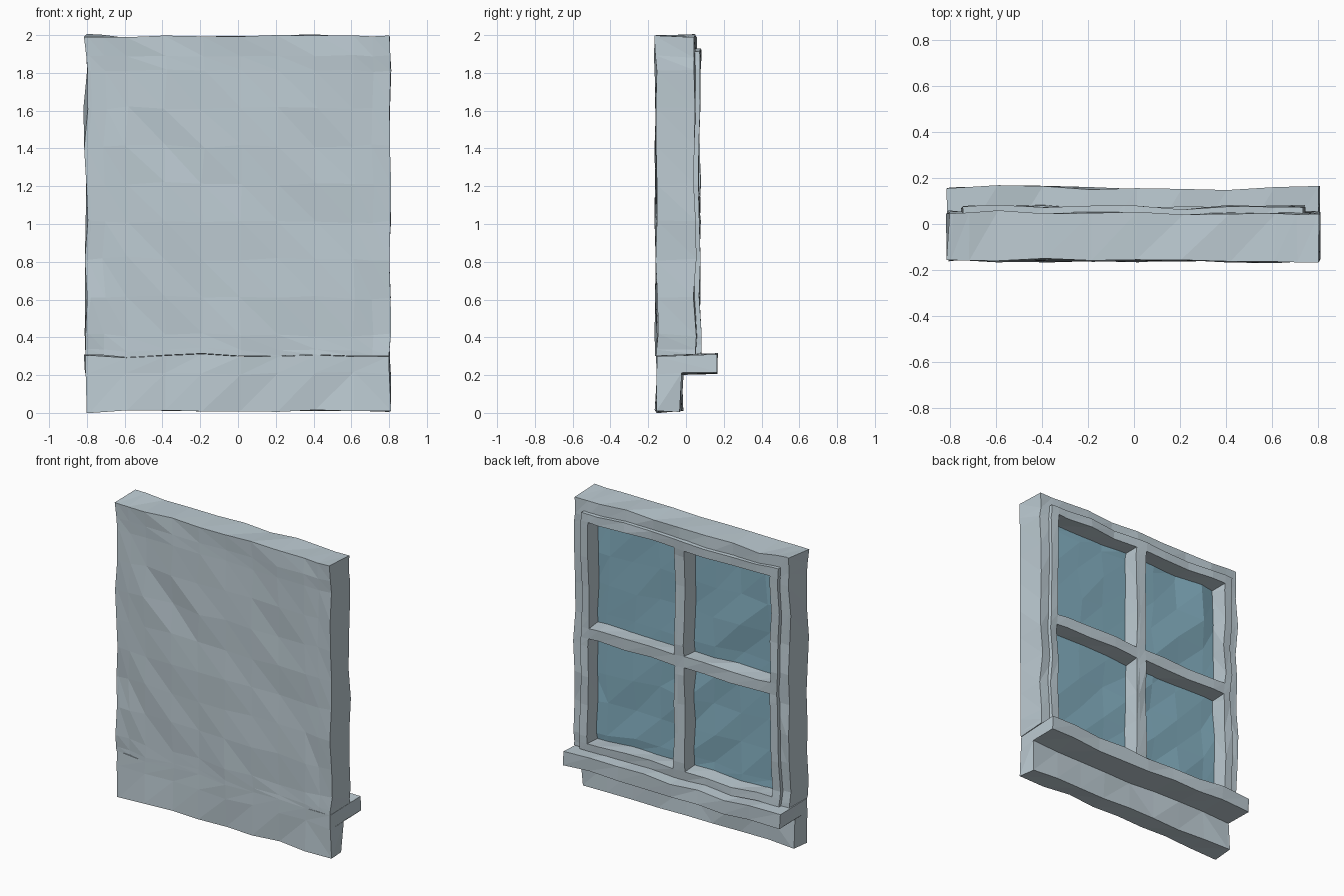
import bpy, bmesh
from mathutils import Vector, noise

if "Cube" in bpy.data.objects:
    bpy.data.objects.remove(bpy.data.objects["Cube"])


def material(name, color):
    m = bpy.data.materials.new(name)
    m.diffuse_color = (*color, 1)
    m.use_nodes = True
    m.node_tree.nodes["Principled BSDF"].inputs["Base Color"].default_value = m.diffuse_color
    return m


PAINT = material("painted_wood", (0.51, 0.60, 0.65))
GLASS = material("blue_glass", (0.23, 0.43, 0.53))


def finish(name, bm, mat, step=0.2, wobble=0.02):
    """Slice the shape into short facets, wobble them, and make the object."""
    for axis in (Vector((1, 0, 0)), Vector((0, 0, 1))):
        for k in range(-5, 11):
            geom = bm.verts[:] + bm.edges[:] + bm.faces[:]
            bmesh.ops.bisect_plane(bm, geom=geom, dist=1e-4,
                                   plane_co=axis * (k * step + 0.013), plane_no=axis)
    bmesh.ops.triangulate(bm, faces=bm.faces[:])
    for v in bm.verts:
        v.co += noise.noise_vector(v.co * 4.7) * wobble
    bmesh.ops.recalc_face_normals(bm, faces=bm.faces[:])
    me = bpy.data.meshes.new(name)
    bm.to_mesh(me)
    bm.free()
    me.materials.append(mat)
    ob = bpy.data.objects.new(name, me)
    bpy.context.collection.objects.link(ob)


def extrude(bm, faces, offset):
    res = bmesh.ops.extrude_face_region(bm, geom=faces, use_keep_orig=True)
    verts = [g for g in res["geom"] if isinstance(g, bmesh.types.BMVert)]
    bmesh.ops.translate(bm, verts=verts, vec=offset)
    bmesh.ops.recalc_face_normals(bm, faces=bm.faces[:])


def lattice(xs, zs, y0, y1, holes=()):
    """Slab made of grid cells, with the listed (column, row) cells left open."""
    bm = bmesh.new()
    grid = [[bm.verts.new((x, y0, z)) for z in zs] for x in xs]
    faces = [bm.faces.new((grid[i][j], grid[i + 1][j], grid[i + 1][j + 1], grid[i][j + 1]))
             for i in range(len(xs) - 1) for j in range(len(zs) - 1) if (i, j) not in holes]
    extrude(bm, faces, (0, y1 - y0, 0))
    return bm


# Outer casing: solid front, deep recess on the window side
bm = lattice([-0.805, -0.71, 0.71, 0.805], [0.305, 0.335, 1.89, 1.995], -0.157, 0.047)
centre = [f for f in bm.faces
          if f.calc_center_median().y > 0.04 and abs(f.calc_center_median().x) < 0.1
          and 0.5 < f.calc_center_median().z < 1.7]
bmesh.ops.inset_individual(bm, faces=centre, thickness=0, depth=-0.13)
finish("casing", bm, PAINT)

# Glass sheet inside the recess
finish("glass", lattice([-0.705, 0.705], [0.34, 1.885], -0.07, -0.04), GLASS, wobble=0.03)

# Sash frame with crossing glazing bars
bm = lattice([-0.74, -0.685, -0.038, 0.038, 0.685, 0.74],
             [0.305, 0.36, 1.065, 1.14, 1.86, 1.92], -0.055, 0.073,
             holes=[(1, 1), (1, 3), (3, 1), (3, 3)])
finish("sash", bm, PAINT, wobble=0.018)

# Sill and apron, one stepped profile
bm = bmesh.new()
profile = [(-0.152, 0.01), (-0.025, 0.01), (-0.025, 0.21),
           (0.158, 0.21), (0.158, 0.303), (-0.152, 0.303)]
end = bm.faces.new([bm.verts.new((-0.805, y, z)) for y, z in profile])
extrude(bm, [end], (1.61, 0, 0))
finish("sill", bm, PAINT)
